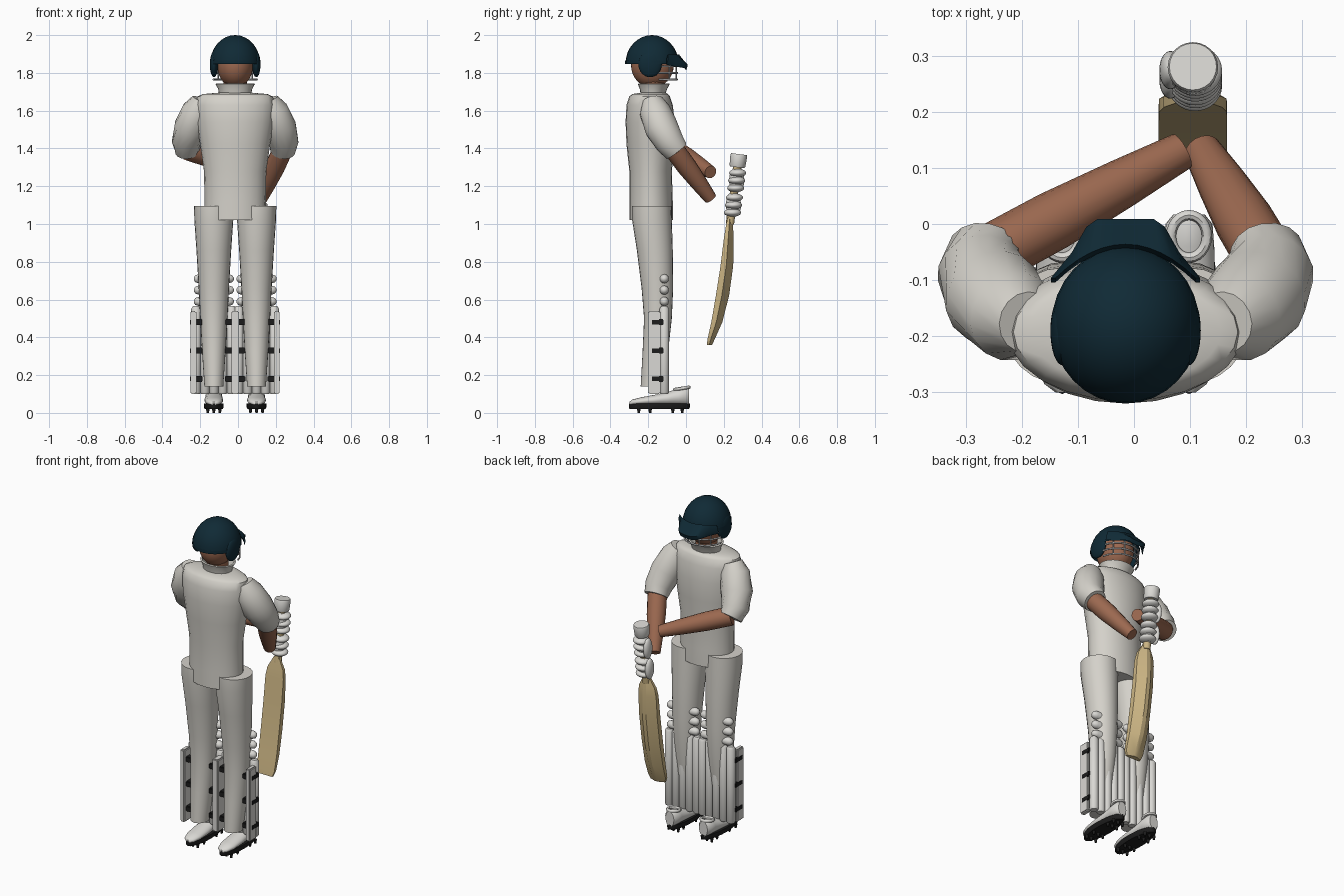
import bpy, bmesh, math
from mathutils import Vector, Matrix

cube = bpy.data.objects.get("Cube")
if cube:
    bpy.data.objects.remove(cube, do_unlink=True)


def material(name, r, g, b):
    m = bpy.data.materials.new(name)
    m.use_nodes = True
    m.diffuse_color = (r, g, b, 1)
    bsdf = m.node_tree.nodes["Principled BSDF"]
    bsdf.inputs["Base Color"].default_value = (r, g, b, 1)
    bsdf.inputs["Roughness"].default_value = 0.7
    return m


CLOTH = material("off white cloth", 0.66, 0.64, 0.59)
PAD = material("padding white", 0.70, 0.69, 0.66)
NAVY = material("navy shell", 0.005, 0.023, 0.036)
SKIN = material("skin", 0.33, 0.14, 0.08)
WILLOW = material("willow wood", 0.60, 0.46, 0.23)
BLACK = material("black rubber", 0.012, 0.012, 0.012)
STEEL = material("grille grey", 0.45, 0.45, 0.45)


def finish(name, bm, mat, angle=45):
    bmesh.ops.recalc_face_normals(bm, faces=bm.faces)
    me = bpy.data.meshes.new(name)
    bm.to_mesh(me)
    bm.free()
    me.materials.append(mat)
    ob = bpy.data.objects.new(name, me)
    bpy.context.collection.objects.link(ob)
    bpy.ops.object.select_all(action='DESELECT')
    ob.select_set(True)
    bpy.context.view_layer.objects.active = ob
    bpy.ops.object.shade_smooth_by_angle(angle=math.radians(angle))
    return ob


def skin(name, rings, mat, caps=True, angle=45):
    """Bridge closed rings of points into a surface."""
    bm = bmesh.new()
    rows = [[bm.verts.new(p) for p in ring] for ring in rings]
    n = len(rows[0])
    for a, b in zip(rows, rows[1:]):
        for i in range(n):
            j = (i + 1) % n
            bm.faces.new((a[i], a[j], b[j], b[i]))
    if caps:
        bm.faces.new(rows[0])
        bm.faces.new(rows[-1])
    return finish(name, bm, mat, angle)


def oval(c, u, v, n=24):
    c, u, v = Vector(c), Vector(u), Vector(v)
    return [c + u * math.cos(t) + v * math.sin(t)
            for t in (math.tau * i / n for i in range(n))]


def stack(name, rows, mat, caps=True):
    """Horizontal ovals: x, y front, y back, z, half width."""
    return skin(name, [oval((x, (y0 + y1) / 2, z), (w, 0, 0), (0, (y1 - y0) / 2, 0))
                       for x, y0, y1, z, w in rows], mat, caps)


def tube(name, path, radii, mat, n=16):
    pts = [Vector(p) for p in path]
    rings = []
    for i, p in enumerate(pts):
        d = pts[min(i + 1, len(pts) - 1)] - pts[max(i - 1, 0)]
        q = d.to_track_quat('Z', 'Y')
        r = radii[i]
        rings.append(oval(p, q @ Vector((r, 0, 0)), q @ Vector((0, r, 0)), n))
    return skin(name, rings, mat)


def ball(name, c, r, mat, keep_above=None):
    bm = bmesh.new()
    bmesh.ops.create_uvsphere(bm, u_segments=32, v_segments=16, radius=1)
    if keep_above is not None:
        low = [v for v in bm.verts if v.co.z < keep_above - 0.01]
        bmesh.ops.delete(bm, geom=low, context='VERTS')
    bm.transform(Matrix.Translation(c) @ Matrix.Diagonal((*r, 1)))
    return finish(name, bm, mat)


def box(name, c, size, mat, bevel=0.006):
    bm = bmesh.new()
    bmesh.ops.create_cube(bm, size=1)
    bm.transform(Matrix.Translation(c) @ Matrix.Diagonal((*size, 1)))
    bmesh.ops.bevel(bm, geom=bm.edges[:], offset=bevel, segments=2, affect='EDGES')
    return finish(name, bm, mat)


MID = -0.015

# Torso, collar and neck
stack("shirt", [(MID, -0.30, -0.07, 1.02, 0.165), (MID, -0.30, -0.07, 1.12, 0.162),
                (MID, -0.30, -0.075, 1.28, 0.165), (MID, -0.315, -0.06, 1.42, 0.185),
                (MID, -0.32, -0.06, 1.54, 0.205), (MID, -0.315, -0.07, 1.63, 0.21),
                (MID, -0.30, -0.085, 1.675, 0.20), (MID, -0.285, -0.095, 1.688, 0.17),
                (MID, -0.24, -0.11, 1.695, 0.09)], CLOTH)
stack("collar", [(MID, -0.24, -0.11, 1.685, 0.085), (MID, -0.245, -0.10, 1.715, 0.09),
                 (MID, -0.255, -0.085, 1.742, 0.105), (MID, -0.245, -0.095, 1.744, 0.095),
                 (MID, -0.235, -0.11, 1.70, 0.078)], CLOTH, caps=False)
tube("neck", [(MID, -0.175, 1.68), (MID, -0.175, 1.80)], [0.062, 0.062], SKIN)

# Head and helmet
ball("head", (MID, -0.178, 1.84), (0.095, 0.113, 0.118), SKIN)
ball("helmet_dome", (MID, -0.18, 1.85), (0.132, 0.14, 0.15), NAVY, keep_above=0)
stack("helmet_rim", [(MID, -0.322, -0.04, 1.846, 0.134), (MID, -0.322, -0.04, 1.866, 0.134)], NAVY, caps=False)
for s, side in ((-1, "right"), (1, "left")):
    ball(side + "_ear_guard", (MID + s * 0.112, -0.19, 1.845), (0.022, 0.062, 0.068), NAVY)

# Peak: a bent strip from the brow to the outer edge
peak = []
for i in range(13):
    a = (i / 12 - 0.5) * 2
    edge = 1 - abs(a) ** 4
    inner = Vector((MID + 0.125 * a, -0.10 + 0.06 * (1 - a * a), 1.885))
    outer = Vector((MID + 0.133 * a - 0.035 * a * edge, -0.10 + 0.105 * min(1, 2.6 * (1 - abs(a))),
                    1.825 + 0.03 * a * a))
    up = Vector((0, 0.004, 0.012))
    peak.append([inner - up, outer - up, outer + up, inner + up])
skin("helmet_peak", peak, NAVY, angle=50)

# Face grille
def grille_point(t, z, r=0.118):
    return (MID + r * math.sin(t), -0.165 + r * math.cos(t), z)

for z in (1.835, 1.80, 1.765):
    arc = [grille_point(math.radians(a), z) for a in range(-80, 81, 16)]
    tube("grille_bar", arc, [0.005] * len(arc), STEEL, 8)
for a in (-50, -18, 18, 50):
    t = math.radians(a)
    tube("grille_upright", [grille_point(t, z) for z in (1.86, 1.81, 1.762)], [0.004] * 3, STEEL, 8)

# Sleeves and forearms
for s, side in ((-1, "right"), (1, "left")):
    def at(x, y, z):
        return (MID + s * x, y, z)
    tube(side + "_sleeve", [at(0.175, -0.175, 1.655), at(0.20, -0.165, 1.60), at(0.235, -0.13, 1.51),
                            at(0.258, -0.085, 1.43), at(0.252, -0.05, 1.385)],
         [0.055, 0.082, 0.09, 0.078, 0.066], CLOTH)
    hand = (0.122, 0.13, 1.135) if s > 0 else (0.085, 0.13, 1.275)
    elbow = Vector(at(0.25, -0.06, 1.39))
    arm = [elbow.lerp(Vector(hand), t) for t in (0, 0.35, 0.7, 1)]
    tube(side + "_forearm", arm, [0.054, 0.053, 0.044, 0.034], SKIN)

# Legs, pads and shoes
for cx, side in ((-0.128, "right"), (0.098, "left")):
    stack(side + "_trouser", [(cx, -0.24, -0.125, 0.14, 0.05), (cx, -0.23, -0.095, 0.32, 0.062),
                              (cx, -0.222, -0.075, 0.5, 0.072), (cx, -0.235, -0.068, 0.66, 0.08),
                              (cx, -0.26, -0.07, 0.86, 0.092), (cx, -0.285, -0.075, 1.02, 0.103),
                              (cx, -0.285, -0.078, 1.095, 0.105)], CLOTH)
    for k in range(-2, 3):
        x = cx + k * 0.047
        tube(side + "_pad_rib", [(x, -0.115, z) for z in (0.10, 0.11, 0.55, 0.565)],
             [0.02, 0.026, 0.026, 0.016], PAD)
    for s in (-1, 1):
        box(side + "_pad_wing", (cx + s * 0.108, -0.168, 0.32), (0.03, 0.064, 0.44), PAD)
        for z in (0.18, 0.33, 0.48):
            box(side + "_pad_strap", (cx + s * 0.092, -0.152, z), (0.066, 0.066, 0.032), BLACK, 0.004)
    for z in (0.59, 0.65, 0.71):
        tube(side + "_knee_roll", [(cx + x, -0.115, z) for x in (-0.106, -0.098, -0.08, 0.08, 0.098, 0.106)],
             [0.006, 0.018, 0.024, 0.024, 0.018, 0.006], PAD)

    # Shoe upper lofted from toe to heel: y, half width, top height
    upper = [(-0.30, 0.012, 0.058), (-0.285, 0.032, 0.07), (-0.24, 0.047, 0.082), (-0.17, 0.05, 0.095),
             (-0.10, 0.046, 0.11), (-0.04, 0.045, 0.128), (0.0, 0.042, 0.135), (0.017, 0.028, 0.13)]
    skin(side + "_shoe", [oval((cx, y, (0.04 + t) / 2), (w, 0, 0), (0, 0, (t - 0.04) / 2))
                          for y, w, t in upper], PAD)
    lip = [oval((cx + 0.032 * math.cos(t), -0.022 + 0.038 * math.sin(t), 0.13 + 0.006 * math.sin(t)),
                (0.009 * math.cos(t), 0.009 * math.sin(t), 0), (0, 0, 0.009), 8)
           for t in (math.tau * i / 24 for i in range(25))]
    skin(side + "_shoe_lip", lip, PAD, caps=False)
    stack(side + "_sole", [(cx, -0.298, 0.015, 0.02, 0.047), (cx, -0.303, 0.02, 0.028, 0.052),
                           (cx, -0.303, 0.02, 0.05, 0.052)], BLACK)
    for y in (-0.25, -0.19, -0.07, -0.02):
        for x in (-0.032, 0, 0.032):
            tube(side + "_stud", [(cx + x, y, 0), (cx + x, y, 0.024)], [0.006, 0.01], BLACK, 8)

# Bat: flat face, square edges and a ridged back
BX = 0.105
blade = []
for z, y0, y1, w in ((1.035, 0.22, 0.245, 0.018), (0.97, 0.208, 0.25, 0.052), (0.92, 0.2, 0.252, 0.06),
                     (0.78, 0.183, 0.25, 0.061), (0.62, 0.158, 0.228, 0.061), (0.48, 0.134, 0.192, 0.061),
                     (0.39, 0.114, 0.152, 0.059), (0.36, 0.11, 0.138, 0.048)):
    e = y0 + (y1 - y0) * 0.45
    blade.append([(BX - w, y0, z), (BX + w, y0, z), (BX + w, e, z),
                  (BX + w * 0.2, y1, z), (BX - w * 0.2, y1, z), (BX - w, e, z)])
skin("bat_blade", blade, WILLOW, angle=25)


def grip(z):
    return Vector((BX, 0.235 + (z - 1.02) * 0.13, z))


tube("bat_handle", [grip(1.0), grip(1.33)], [0.022, 0.022], WILLOW)
tube("handle_cap", [grip(1.30), grip(1.308), grip(1.362), grip(1.37)], [0.038, 0.042, 0.045, 0.042], PAD, 24)

# Gloves: padded finger rolls with a thumb on the inner side
for z in (1.06, 1.10, 1.14, 1.19, 1.23, 1.27):
    ball("glove_finger_roll", grip(z) + Vector((0.004, 0.006, 0)), (0.048, 0.045, 0.022), PAD)
for z in (1.10, 1.23):
    ball("glove_palm", grip(z), (0.034, 0.034, 0.07), PAD)
    ball("glove_thumb", grip(z) + Vector((-0.04, 0.012, 0)), (0.02, 0.034, 0.062), PAD)
